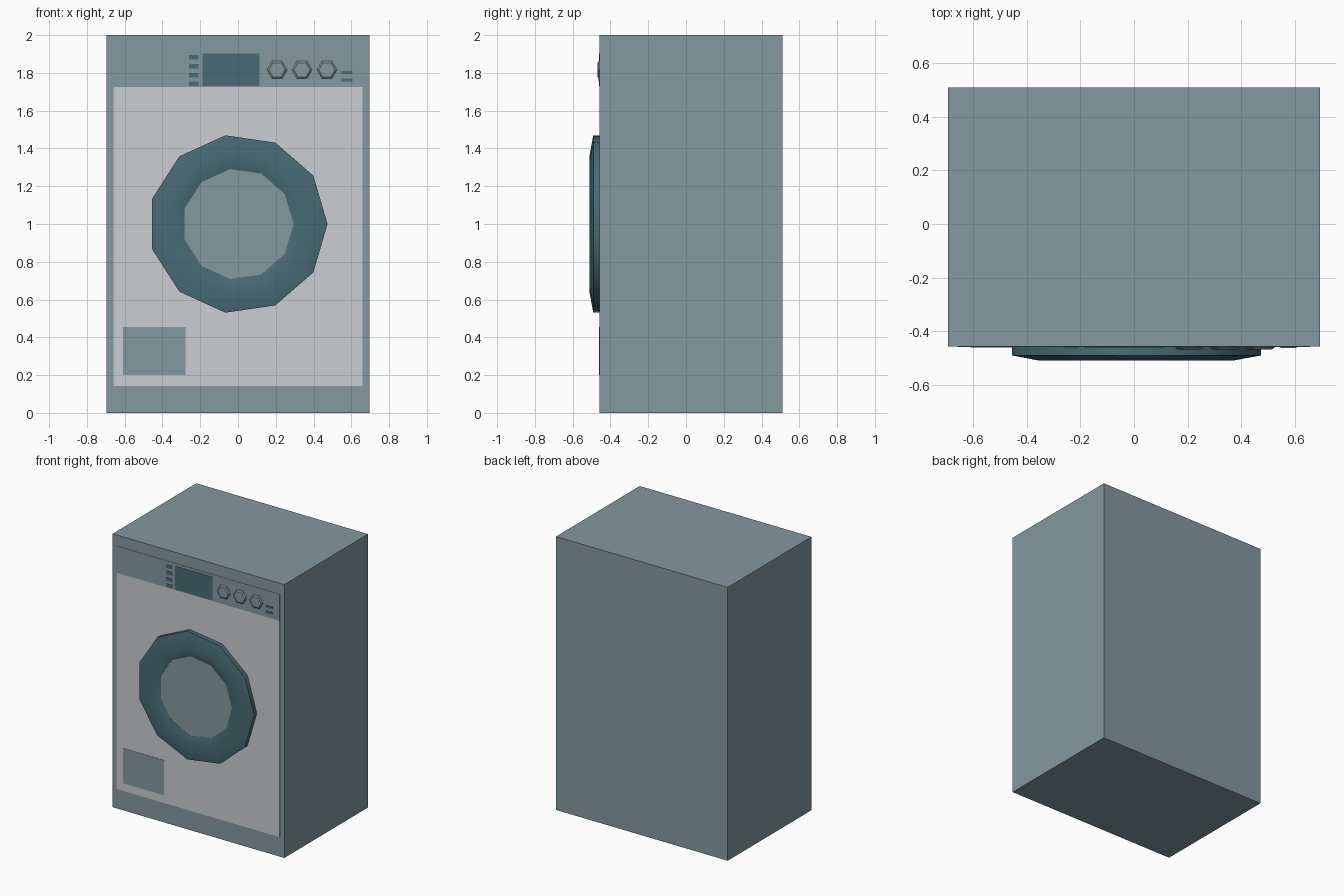
import bpy, bmesh, math

if "Cube" in bpy.data.objects:
    bpy.data.objects.remove(bpy.data.objects["Cube"])


def material(name, rgb):
    m = bpy.data.materials.new(name)
    m.diffuse_color = (*rgb, 1)
    m.use_nodes = True
    m.node_tree.nodes["Principled BSDF"].inputs["Base Color"].default_value = m.diffuse_color
    return m


GREY = material("blue_grey", (0.23, 0.315, 0.35))
WHITE = material("off_white", (0.60, 0.61, 0.635))
TEAL = material("dark_teal", (0.065, 0.145, 0.18))

FRONT = -0.457


def make_object(name, bm, mat):
    bmesh.ops.recalc_face_normals(bm, faces=bm.faces[:])
    me = bpy.data.meshes.new(name)
    bm.to_mesh(me)
    bm.free()
    me.materials.append(mat)
    ob = bpy.data.objects.new(name, me)
    bpy.context.collection.objects.link(ob)
    return ob


def box(name, x, y, z, mat):
    bm = bmesh.new()
    bmesh.ops.create_cube(bm, size=1)
    for v in bm.verts:
        v.co = [(a + b) / 2 + c * (b - a) for (a, b), c in zip((x, y, z), v.co)]
    return make_object(name, bm, mat)


def plate(name, x, z, proud, mat):
    return box(name, x, (FRONT - proud, FRONT + 0.004), z, mat)


def lathe(name, cx, cz, sides, profile, mat, cap=False):
    """Sweep (radius, y) points around an axis along y."""
    bm = bmesh.new()
    rings = []
    for r, y in profile:
        rings.append([bm.verts.new((cx + r * math.cos(math.tau * k / sides), y,
                                    cz + r * math.sin(math.tau * k / sides)))
                      for k in range(sides)])
    for a, b in zip(rings, rings[1:]):
        for k in range(sides):
            n = (k + 1) % sides
            bm.faces.new((a[k], a[n], b[n], b[k]))
    if cap:
        bm.faces.new(rings[0])
        bm.faces.new(rings[-1])
    return make_object(name, bm, mat)


# Cabinet and front panels
box("cabinet", (-0.695, 0.695), (FRONT, 0.51), (0, 2), GREY)
plate("front_panel", (-0.66, 0.658), (0.143, 1.725), 0.002, WHITE)
plate("control_panel", (-0.66, 0.658), (1.725, 1.92), 0.002, GREY)
plate("filter_hatch", (-0.61, -0.277), (0.20, 0.456), 0.004, GREY)

# Display and buttons
plate("display", (-0.187, 0.115), (1.73, 1.902), 0.004, TEAL)
for i in range(4):
    z = 1.742 + i * 0.0467
    plate(f"side_button_{i}", (-0.26, -0.208), (z - 0.012, z + 0.012), 0.004, TEAL)
for i, z in enumerate((1.763, 1.803)):
    plate(f"small_button_{i}", (0.548, 0.606), (z - 0.008, z + 0.008), 0.006, TEAL)

# Hexagonal knobs
for i in range(3):
    lathe(f"knob_{i}", 0.207 + i * 0.132, 1.816, 6,
          [(0.053, FRONT + 0.003), (0.053, FRONT - 0.005), (0.043, FRONT - 0.012)], GREY, cap=True)

# Door ring and glass
ring = lathe("door_ring", 0, 1, 11,
             [(0.474, FRONT + 0.003), (0.474, -0.491), (0.37, -0.51), (0.294, -0.490), (0.294, -0.47)], TEAL)
lathe("door_glass", 0, 1, 11, [(0.296, -0.47), (0.296, -0.489)], GREY, cap=True)

bpy.ops.object.select_all(action='DESELECT')
ring.select_set(True)
bpy.context.view_layer.objects.active = ring
bpy.ops.object.shade_smooth_by_angle(angle=math.radians(40))
